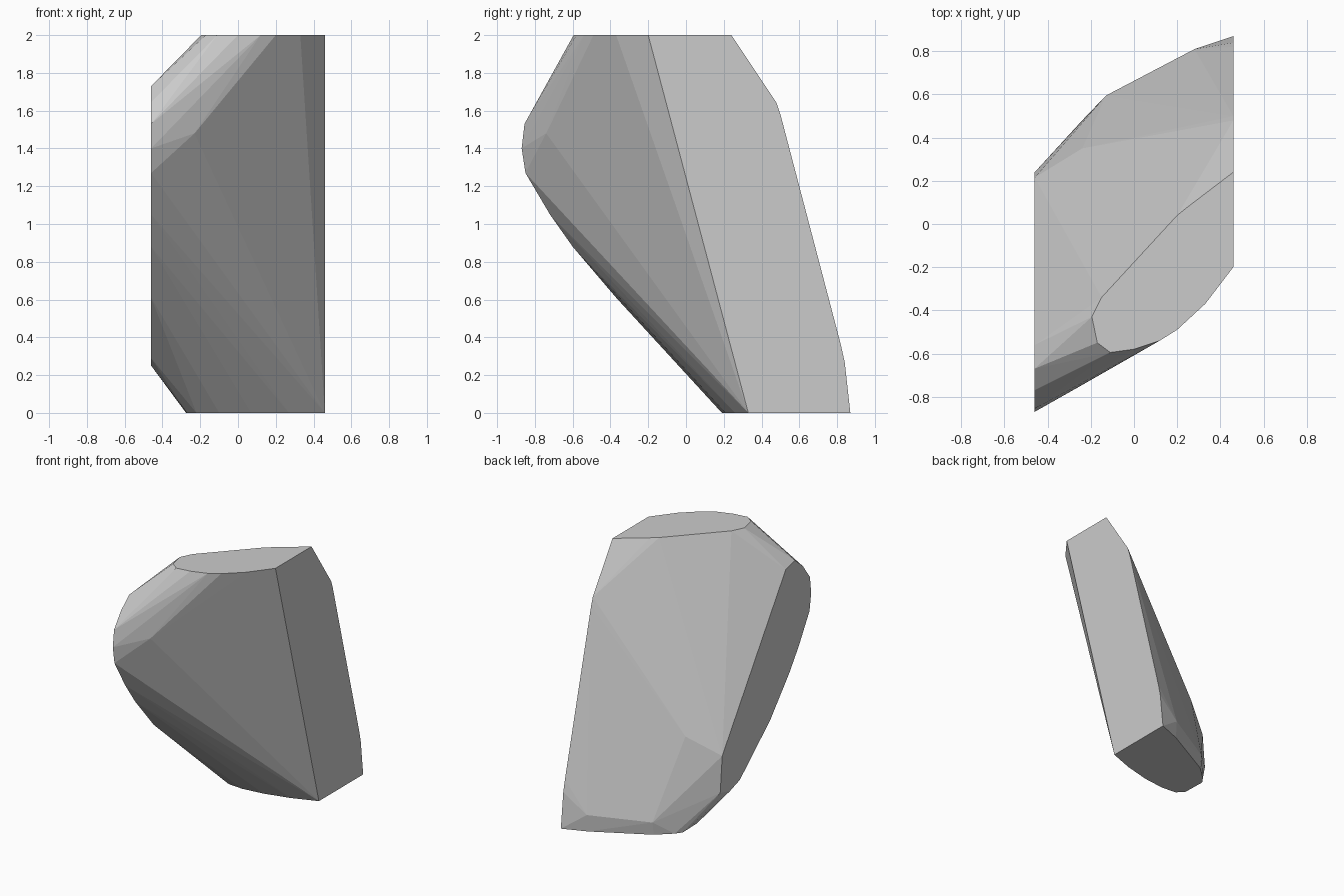
import bpy, bmesh

if "Cube" in bpy.data.objects:
    bpy.data.objects.remove(bpy.data.objects["Cube"])

# Cut outlines of the stone: each flat side is a 2D profile on its plane
top_cut = [(.46, -.20), (.33, -.37), (.20, -.49), (.12, -.54), (0, -.58),
           (-.11, -.595), (-.17, -.55), (-.195, -.43), (-.15, -.34),
           (0, -.18), (.20, .04), (.25, .08), (.46, .24)]
base_cut = [(.46, .87), (.28, .80), (-.13, .58), (-.24, .48), (-.275, .43),
            (-.27, .25), (-.22, .20), (-.10, .19), (.07, .21), (.27, .26), (.46, .33)]
right_cut = [(.48, 1.64), (.50, 1.58), (.82, .36), (.84, .27)]
left_cut = [(-.56, 1.70), (-.67, 1.73), (-.77, 1.645), (-.855, 1.53), (-.87, 1.40),
            (-.85, 1.27), (-.72, 1.05), (-.60, .88), (-.37, .61), (0, .29),
            (.12, .25), (.24, .28), (.215, .557)]
# Free corners on the front ridge and the back bulge
ridge = [(-.23, -.74, 1.48), (-.24, .35, .70), (.28, .81, .13), (-.13, .595, .10)]

points = [(x, y, 2) for x, y in top_cut] + [(x, y, 0) for x, y in base_cut]
points += [(.46, y, z) for y, z in right_cut] + [(-.46, y, z) for y, z in left_cut]
points += ridge

# Wrap the profiles in one convex faceted skin
bm = bmesh.new()
for p in points:
    bm.verts.new(p)
res = bmesh.ops.convex_hull(bm, input=bm.verts[:])
loose = [v for v in bm.verts if not v.link_faces]
bmesh.ops.delete(bm, geom=loose, context='VERTS')
bmesh.ops.dissolve_limit(bm, angle_limit=.005, verts=bm.verts[:], edges=bm.edges[:])
bmesh.ops.recalc_face_normals(bm, faces=bm.faces[:])

mesh = bpy.data.meshes.new("rock")
bm.to_mesh(mesh)
bm.free()
rock = bpy.data.objects.new("rock", mesh)
bpy.context.collection.objects.link(rock)
